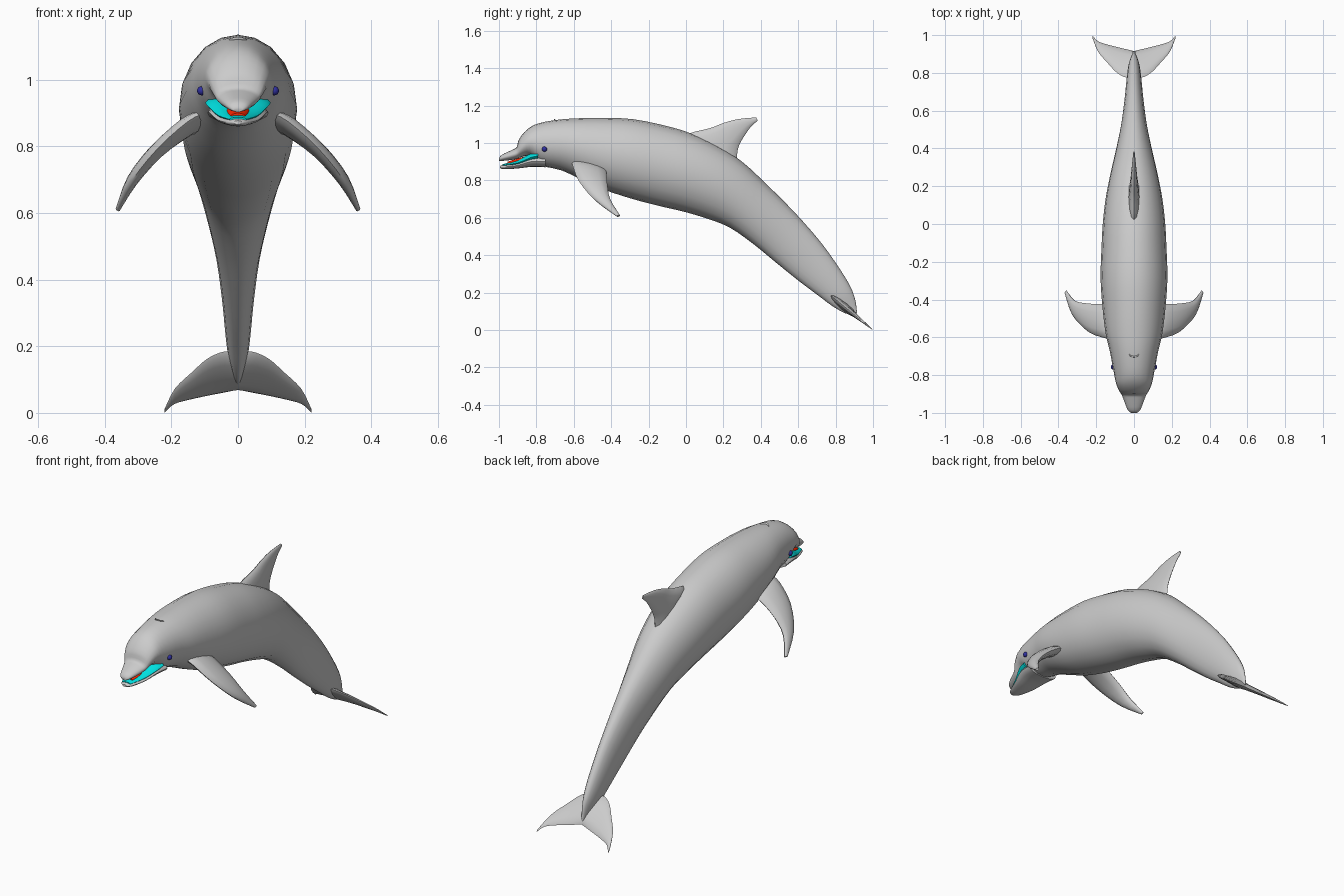
import bpy, bmesh, math
from mathutils import Vector as V

if "Cube" in bpy.data.objects:
    bpy.data.objects.remove(bpy.data.objects["Cube"])


def material(name, color):
    m = bpy.data.materials.new(name)
    m.diffuse_color = color
    m.use_nodes = True
    m.node_tree.nodes["Principled BSDF"].inputs["Base Color"].default_value = m.diffuse_color
    return m


cyan = material("cyan", (0.0, 0.75, 0.75, 1))
red = material("red", (1.0, 0.02, 0.0, 1))
blue = material("dark_blue", (0.03, 0.03, 0.35, 1))


def finish(ob, mat=None, angle=50):
    if mat:
        ob.data.materials.append(mat)
    bpy.ops.object.select_all(action='DESELECT')
    ob.select_set(True)
    bpy.context.view_layer.objects.active = ob
    bpy.ops.object.shade_smooth_by_angle(angle=math.radians(angle))


def smooth_path(pts, steps):
    """Catmull-Rom resampling of a list of vectors."""
    out = []
    for i in range(len(pts) - 1):
        a, b, c, d = pts[max(i - 1, 0)], pts[i], pts[i + 1], pts[min(i + 2, len(pts) - 1)]
        for k in range(steps):
            t = k / steps
            out.append(0.5 * (2 * b + (c - a) * t + (2 * a - 5 * b + 4 * c - d) * t ** 2
                              + (3 * b - a - 3 * c + d) * t ** 3))
    return out + [pts[-1]]


def loft(name, sections, sides=16, steps=3, mat=None, mirror=1):
    """Skin elliptical rings; a section is (edge point, opposite edge point, half thickness vector)."""
    flip = V((mirror, 1, 1))
    P, Q, T = [smooth_path([V(s[i]) * flip for s in sections], steps) for i in range(3)]
    bm = bmesh.new()
    rings = []
    for p, q, t in zip(P, Q, T):
        ring = []
        for k in range(sides):
            a = 2 * math.pi * k / sides
            ring.append(bm.verts.new((p + q) / 2 + (p - q) / 2 * math.cos(a) + t * math.sin(a)))
        rings.append(ring)
    for r, n in zip(rings, rings[1:]):
        for k in range(sides):
            j = (k + 1) % sides
            bm.faces.new((r[k], r[j], n[j], n[k]))
    bm.faces.new(rings[0])
    bm.faces.new(rings[-1])
    bmesh.ops.recalc_face_normals(bm, faces=bm.faces)
    me = bpy.data.meshes.new(name)
    bm.to_mesh(me)
    bm.free()
    ob = bpy.data.objects.new(name, me)
    bpy.context.collection.objects.link(ob)
    finish(ob, mat)
    return ob


def spine(rows):
    """Rows of (top y, top z, bottom y, bottom z, half width) to sections."""
    return [((0, a, b), (0, c, d), (w, 0, 0)) for a, b, c, d, w in rows]


# body with upper beak, forehead and tail stock
loft("body", spine([
    (-1.0, .918, -1.0, .903, .014), (-.985, .937, -.985, .904, .033),
    (-.93, .963, -.93, .91, .055), (-.905, .978, -.90, .917, .066),
    (-.893, 1.02, -.87, .928, .08), (-.85, 1.072, -.83, .93, .096),
    (-.79, 1.105, -.77, .88, .108), (-.68, 1.125, -.67, .855, .128),
    (-.58, 1.132, -.58, .815, .15)]
    + [(-.45, 1.135, -.45, .755, .166), (-.28, 1.127, -.3, .705, .177),
       (-.1, 1.09, -.15, .665, .172), (.03, 1.05, -.02, .635, .165),
       (.17, .985, .1, .60, .15), (.3, .90, .23, .55, .125),
       (.43, .78, .36, .46, .095), (.58, .63, .47, .37, .068),
       (.72, .47, .6, .265, .05), (.82, .33, .7, .19, .04),
       (.88, .23, .78, .13, .03), (.905, .16, .85, .09, .015),
       (.915, .09, .9, .08, .006)]), sides=20)

# lower jaw
loft("lower_jaw", spine([
    (-.995, .877, -.995, .866, .014), (-.975, .884, -.97, .86, .034),
    (-.9, .896, -.9, .864, .062), (-.83, .93, -.82, .873, .086),
    (-.75, .93, -.75, .87, .092)]))

# mouth lining and tongue
loft("mouth_lining", spine([
    (-.98, .887, -.98, .876, .026), (-.9, .908, -.9, .88, .061),
    (-.83, .945, -.83, .9, .092), (-.79, .953, -.79, .91, .098)]), mat=cyan)
loft("tongue", spine([
    (-.955, .9, -.955, .88, .022), (-.9, .917, -.9, .885, .035),
    (-.82, .94, -.82, .9, .045)]), mat=red)

# dorsal fin
loft("dorsal_fin", [((0, a, b), (0, c, d), (t, 0, 0)) for a, b, c, d, t in [
    (.0, 1.02, .27, .88, .032), (.02, 1.052, .275, .955, .027),
    (.13, 1.08, .29, 1.0, .02), (.2, 1.107, .32, 1.05, .015),
    (.28, 1.128, .35, 1.09, .01), (.375, 1.137, .384, 1.12, .004)]], sides=12)

for side, s in (("left", 1), ("right", -1)):
    # flippers
    n = V((.77, 0, .63))
    loft("flipper_" + side, [
        ((.10, -.61, .90), (.10, -.42, .86), n * .03),
        ((.15, -.605, .875), (.16, -.425, .84), n * .028),
        ((.24, -.572, .795), (.25, -.42, .775), n * .023),
        ((.32, -.488, .695), (.315, -.405, .70), n * .018),
        ((.364, -.37, .608), (.358, -.352, .612), n * .007)], sides=12, mirror=s)

    # tail flukes lie in a sloping plane
    n = V((0, .63, .77))
    loft("fluke_" + side, [
        ((x, a, .82 * (1 - a)), (x, b, .82 * (1 - b)), n * t) for x, a, b, t in [
            (0, .78, .915, .022), (.04, .775, .925, .018), (.09, .80, .937, .014),
            (.14, .853, .95, .011), (.19, .912, .967, .007), (.22, .985, .998, .002)]],
        sides=12, mirror=s)

    # eyes
    bpy.ops.mesh.primitive_uv_sphere_add(segments=16, ring_count=8, radius=.014,
                                         location=(s * .109, -.757, .967))
    eye = bpy.context.object
    eye.name = "eye_" + side
    finish(eye, blue)

# crescent blowhole on top of the head
loft("blowhole", [
    ((.027 * math.sin(a), -.69 - .016 * math.cos(a), 1.126 - .006 * math.sin(a) ** 2),
     (.027 * math.sin(a), -.69 - .016 * math.cos(a) + .008, 1.121 - .006 * math.sin(a) ** 2),
     (0, 0, .004)) for a in (-1.5, -.75, 0, .75, 1.5)], sides=8, steps=2)
